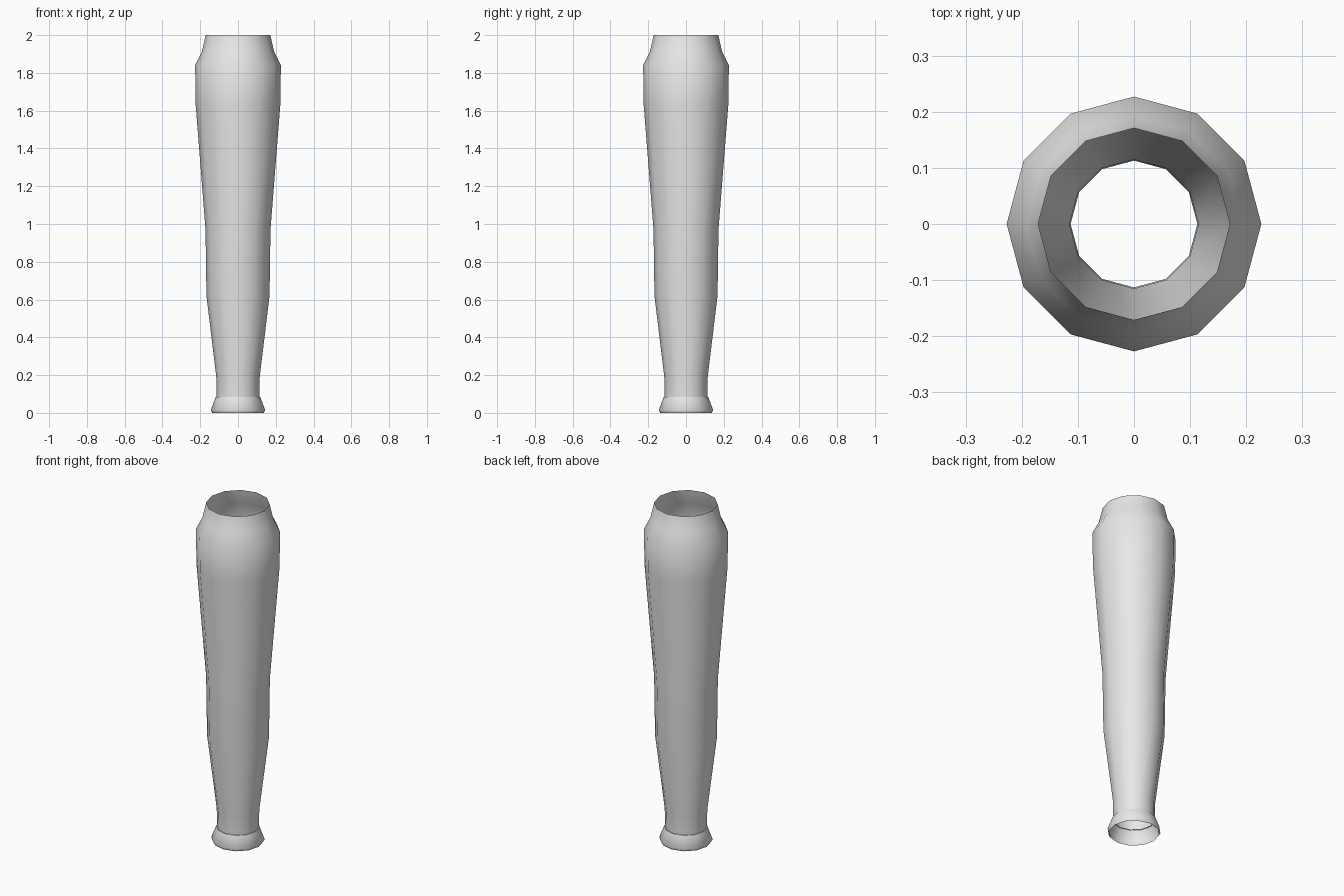
import bpy
from math import cos, sin, pi, radians

SIDES = 12

cube = bpy.data.objects.get("Cube")
if cube:
    bpy.data.objects.remove(cube, do_unlink=True)

grey = bpy.data.materials.new("light_grey")
grey.use_nodes = True
grey.diffuse_color = (0.8, 0.8, 0.8, 1)
grey.node_tree.nodes["Principled BSDF"].inputs["Base Color"].default_value = grey.diffuse_color


def lathe(name, profile):
    """Open shell turned around z from (radius, height) pairs, bottom to top."""
    verts = [(r * cos(2 * pi * i / SIDES), r * sin(2 * pi * i / SIDES), z)
             for r, z in profile for i in range(SIDES)]
    faces = []
    for row in range(len(profile) - 1):
        a, b = row * SIDES, (row + 1) * SIDES
        for i in range(SIDES):
            j = (i + 1) % SIDES
            faces.append((a + i, a + j, b + j, b + i))
    mesh = bpy.data.meshes.new(name)
    mesh.from_pydata(verts, [], faces)
    mesh.materials.append(grey)
    obj = bpy.data.objects.new(name, mesh)
    bpy.context.collection.objects.link(obj)
    bpy.ops.object.select_all(action='DESELECT')
    obj.select_set(True)
    bpy.context.view_layer.objects.active = obj
    bpy.ops.object.shade_smooth_by_angle(angle=radians(50))
    return obj


# Long tapering tube, open at both ends
lathe("sleeve_tube", [(0.113, 0.085), (0.115, 0.19), (0.167, 0.62), (0.172, 0.97),
                      (0.224, 1.63), (0.227, 1.84), (0.192, 1.91), (0.171, 2.0)])

# Flared cuff with a small turned-in bottom rim
lathe("flared_cuff", [(0.136, 0.0), (0.144, 0.015), (0.118, 0.085), (0.113, 0.085)])
